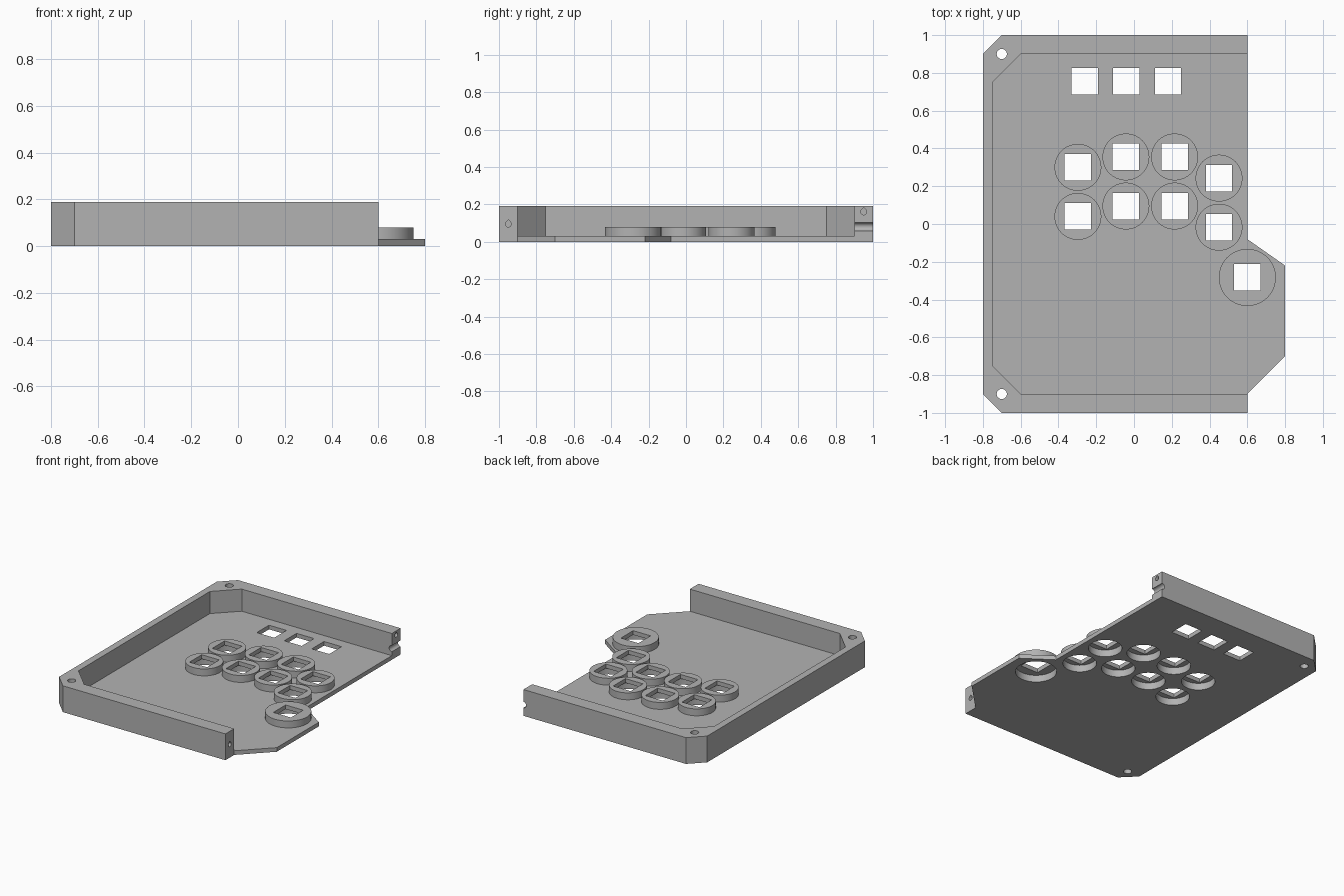
import bpy
import bmesh
import math

if "Cube" in bpy.data.objects:
    bpy.data.objects.remove(bpy.data.objects["Cube"])

FLOOR = 0.03
SOCKET_CEILING = 0.05
SOCKET_TOP = 0.08
WALL_TOP = 0.19
THROUGH = 0.3

grey = bpy.data.materials.new("plain grey")
grey.use_nodes = True
COLOUR = (0.45, 0.45, 0.45, 1)
grey.diffuse_color = COLOUR
grey.node_tree.nodes["Principled BSDF"].inputs["Base Color"].default_value = COLOUR


def prism(name, outline, low, high, place=lambda a, b, h: (a, b, h)):
    """Extrude an outline from low to high; place maps it to an axis."""
    bm = bmesh.new()
    rings = [[bm.verts.new(place(a, b, h)) for a, b in outline] for h in (low, high)]
    n = len(outline)
    bm.faces.new(rings[0])
    bm.faces.new(rings[1])
    for i in range(n):
        j = (i + 1) % n
        bm.faces.new((rings[0][i], rings[0][j], rings[1][j], rings[1][i]))
    bmesh.ops.recalc_face_normals(bm, faces=bm.faces)
    mesh = bpy.data.meshes.new(name)
    bm.to_mesh(mesh)
    bm.free()
    mesh.materials.append(grey)
    obj = bpy.data.objects.new(name, mesh)
    bpy.context.collection.objects.link(obj)
    return obj


def circle(x, y, r, n=64):
    return [(x + r * math.cos(math.tau * i / n), y + r * math.sin(math.tau * i / n))
            for i in range(n)]


def square(x, y, half=0.07):
    return [(x + sx * half, y + sy * half)
            for sx, sy in ((-1, -1), (1, -1), (1, 1), (-1, 1))]


def teardrop(y, z, r):
    """Round hole with a pointed roof."""
    arc = [(y + r * math.cos(a), z + r * math.sin(a))
           for a in (math.radians(135 + 270 * i / 24) for i in range(25))]
    return arc + [(y, z + r * math.sqrt(2))]


def along_x(a, b, h):
    return (h, a, b)


def along_y(a, b, h):
    return (a, h, b)


def combine(target, tool, operation="DIFFERENCE"):
    mod = target.modifiers.new("combine", "BOOLEAN")
    mod.operation = operation
    mod.solver = "EXACT"
    mod.object = tool
    bpy.context.view_layer.objects.active = target
    bpy.ops.object.modifier_apply(modifier=mod.name)
    bpy.data.objects.remove(tool)


def smooth(obj):
    bpy.ops.object.select_all(action="DESELECT")
    obj.select_set(True)
    bpy.context.view_layer.objects.active = obj
    bpy.ops.object.shade_smooth_by_angle(angle=math.radians(30))


# Tray floor with the thumb extension, and the wall around three sides
tray = prism("tray", [(-0.7, -1), (0.6, -1), (0.6, -0.9), (0.8, -0.7), (0.8, -0.22),
                      (0.6, -0.08), (0.6, 1), (-0.7, 1), (-0.8, 0.9), (-0.8, -0.9)],
             0, FLOOR)
half_outer = [(0.6, 1), (-0.7, 1), (-0.8, 0.9)]
half_inner = [(-0.75, 0.75), (-0.6, 0.9), (0.6, 0.9)]
outer = half_outer + [(x, -y) for x, y in reversed(half_outer)]
inner = [(x, -y) for x, y in reversed(half_inner)] + half_inner
combine(tray, prism("wall", outer + inner, 0, WALL_TOP), "UNION")

# Corner screw holes
for side in (-1, 1):
    combine(tray, prism("screw_cutter", circle(-0.7, side * 0.9, 0.027, 32), -0.1, THROUGH))

# Screw holes in the wall ends and the cable notch
for y, z in ((-0.95, 0.095), (0.95, 0.16)):
    combine(tray, prism("end_cutter", teardrop(y, z, 0.016), 0.45, 0.7, along_x))
combine(tray, prism("notch_cutter", circle(0.6, 0.08, 0.022, 32), 0.85, 1.1, along_y))

# Square windows near the back
for x in (-0.26, -0.04, 0.18):
    combine(tray, prism("window_cutter", square(x, 0.755), -0.1, 0.1))

# Round key sockets: hollow underneath, square opening on top
sockets = [(x, y - drop, 0.124, 0.11)
           for x, y in ((-0.297, 0.3), (-0.043, 0.355), (0.215, 0.355), (0.45, 0.243))
           for drop in (0, 0.26)]
sockets.append((0.6, -0.283, 0.151, 0.135))
for number, (x, y, radius, bore) in enumerate(sockets, 1):
    combine(tray, prism("bore_cutter", circle(x, y, bore), -0.1, 0.1))
    socket = prism(f"key_socket_{number}", circle(x, y, radius), FLOOR, SOCKET_TOP)
    combine(socket, prism("bore_cutter", circle(x, y, bore), -0.1, SOCKET_CEILING))
    combine(socket, prism("key_cutter", square(x, y), -0.1, THROUGH))
    smooth(socket)
smooth(tray)
